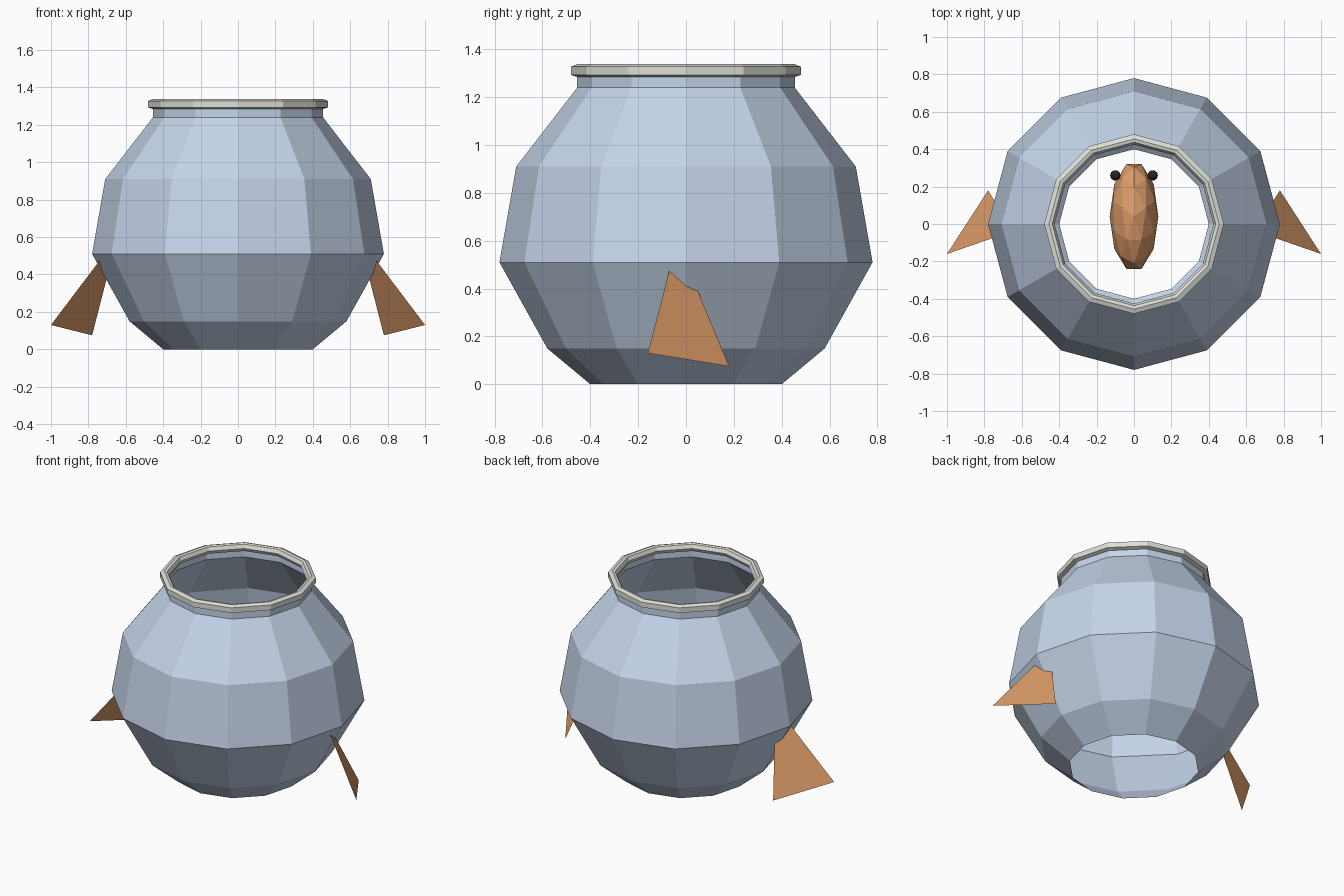
import bpy, bmesh
from math import cos, sin, pi
from mathutils import Matrix

if "Cube" in bpy.data.objects:
    bpy.data.objects.remove(bpy.data.objects["Cube"])


def material(name, rgb):
    m = bpy.data.materials.new(name)
    m.diffuse_color = (*rgb, 1)
    m.use_nodes = True
    m.node_tree.nodes["Principled BSDF"].inputs["Base Color"].default_value = m.diffuse_color
    return m


glass = material("pale_blue", (0.56, 0.66, 0.82))
pale = material("pale_grey", (0.72, 0.74, 0.68))
orange = material("orange", (0.72, 0.33, 0.14))
black = material("black", (0.02, 0.02, 0.025))


def mesh_object(name, verts, faces, mat):
    me = bpy.data.meshes.new(name)
    me.from_pydata(verts, [], faces)
    me.materials.append(mat)
    ob = bpy.data.objects.new(name, me)
    bpy.context.collection.objects.link(ob)
    return ob


def lathe(name, profile, mat, closed=False, n=12):
    k = len(profile)
    verts = [(r * cos(2 * pi * i / n), r * sin(2 * pi * i / n), z)
             for i in range(n) for r, z in profile]
    faces = []
    for i in range(n):
        a, b = i * k, (i + 1) % n * k
        for j in range(k if closed else k - 1):
            j2 = (j + 1) % k
            faces.append((a + j, b + j, b + j2, a + j2))
    return mesh_object(name, verts, faces, mat)


def icosphere(name, loc, scale, mat, sub=2):
    bm = bmesh.new()
    bmesh.ops.create_icosphere(bm, subdivisions=sub, radius=1,
                               matrix=Matrix.Rotation(pi / 2, 4, 'Z'))
    bmesh.ops.scale(bm, vec=scale, verts=bm.verts)
    bmesh.ops.translate(bm, vec=loc, verts=bm.verts)
    ob = mesh_object(name, [], [], mat)
    bm.to_mesh(ob.data)
    bm.free()
    return ob


# Bowl: single open wall, open at the base and neck
lathe("bowl", [(0.40, 0), (0.58, 0.15), (0.78, 0.51), (0.71, 0.91),
               (0.455, 1.24), (0.455, 1.295)], glass)

# Rim ring around the mouth
lathe("rim", [(0.455, 1.285), (0.48, 1.293), (0.48, 1.328), (0.455, 1.338),
              (0.437, 1.334), (0.425, 1.31), (0.437, 1.288)], pale, closed=True)

# Fish body and flat upright tail inside the bowl
icosphere("fish_body", (0, 0.04, 0.60), (0.13, 0.295, 0.19), orange)
mesh_object("fish_tail", [(0, -0.20, 0.60), (0, -0.46, 0.76), (0, -0.46, 0.44)],
            [(0, 1, 2)], orange)

# Eyes and the flat side fins that poke out through the bowl
for side, s in (("left", -1), ("right", 1)):
    icosphere(side + "_eye", (s * 0.10, 0.26, 0.65), (0.028,) * 3, black)
    fin = [(s * 0.645, -0.037, 0.60), (s * 1.0, -0.16, 0.13), (s * 0.78, 0.18, 0.075)]
    mesh_object(side + "_fin", fin, [(0, 1, 2) if s > 0 else (0, 2, 1)], orange)
